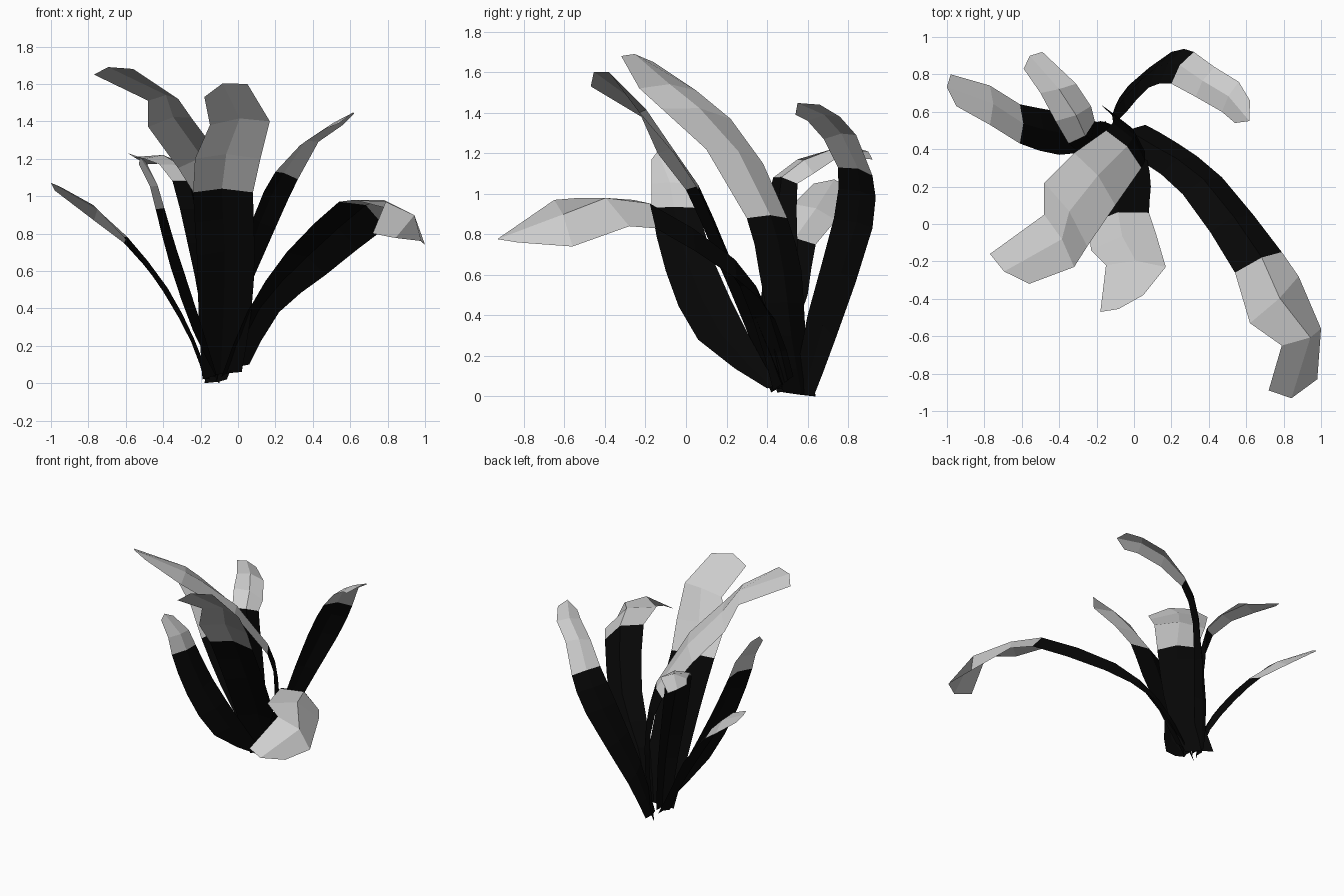
import bpy
import bmesh
from mathutils import Vector

cube = bpy.data.objects.get("Cube")
if cube:
    bpy.data.objects.remove(cube, do_unlink=True)


def material(name, value):
    mat = bpy.data.materials.new(name)
    mat.use_nodes = True
    colour = (value, value, value, 1)
    mat.diffuse_color = colour
    mat.node_tree.nodes["Principled BSDF"].inputs["Base Color"].default_value = colour
    return mat


STEM = material("black stem", .002)
BLADE = material("pale blade", .62)
STEM_KEYS = 4  # rail points belonging to the dark stem, the rest is the blade


def refine(rail):
    """Add a smooth in-between point to every stem segment of a rail."""
    points = [Vector(p) for p in rail]
    result = []
    for i, p in enumerate(points):
        result.append(p)
        if i < STEM_KEYS - 1:
            before, after = points[max(i - 1, 0)], points[i + 2]
            q = points[i + 1]
            result.append((p + q) * .5625 - (before + after) * .0625)
    return result


def leaf(name, left, right, fold=.12, tip=.05):
    """Folded strip between two edge rails, with a raised crease and a blunt tip."""
    left, right = refine(left), refine(right)
    mids = [(a + b) / 2 for a, b in zip(left, right)]
    last = len(mids) - 1
    flows = [(mids[min(i + 1, last)] - mids[max(i - 1, 0)]).normalized()
             for i in range(last + 1)]
    normals = [(b - a).cross(f) for a, b, f in zip(left, right, flows)]
    side = 1 if sum(n.z for n in normals) > 0 else -1

    bm = bmesh.new()
    rows = []
    for i, mid in enumerate(mids):
        rise = normals[i] * side * fold
        # the crease flattens out and runs forward at the tip
        crease = mid + (rise / 3 + flows[i] * tip if i == last else rise)
        rows.append([bm.verts.new(p) for p in (left[i], crease, right[i])])
    for i in range(last):
        for j in range(2):
            face = bm.faces.new((rows[i][j], rows[i][j + 1],
                                 rows[i + 1][j + 1], rows[i + 1][j]))
            face.material_index = int(i >= 2 * (STEM_KEYS - 1))
            if side < 0:
                face.normal_flip()
    mesh = bpy.data.meshes.new(name)
    bm.to_mesh(mesh)
    bm.free()
    mesh.materials.append(STEM)
    mesh.materials.append(BLADE)
    obj = bpy.data.objects.new(name, mesh)
    bpy.context.collection.objects.link(obj)


# Long leaf drooping forward on the left
leaf("drooping_leaf",
     [(-.09, .43, .03), (.05, .33, .38), (.26, .16, .7), (.54, -.26, .97),
      (.62, -.53, .98), (.79, -.65, .97), (.72, -.89, .8)],
     [(.06, .53, .1), (.22, .44, .38), (.47, .25, .58), (.79, -.15, .83),
      (.88, -.28, .84), (1, -.56, .74), (.98, -.83, .76)], fold=.2, tip=.07)

# Tallest leaf, leaning forward and right
leaf("tall_leaf",
     [(-.18, .64, 0), (-.11, .59, .3), (-.1, .57, .62), (-.15, .5, .88),
      (-.32, .38, 1.15), (-.48, .22, 1.37), (-.48, .05, 1.51), (-.77, -.16, 1.65)],
     [(-.06, .48, .02), (.04, .42, .3), (.06, .36, .62), (.04, .3, .88),
      (-.1, .1, 1.22), (-.25, -.12, 1.42), (-.32, -.23, 1.52), (-.56, -.32, 1.68)],
     fold=.1, tip=.04)

# Broad leaf at the front
leaf("broad_leaf",
     [(-.19, .42, .02), (-.21, .29, .35), (-.22, .15, .68), (-.24, 0, 1.02),
      (-.23, -.14, 1.2), (-.15, -.22, 1.38), (-.18, -.47, 1.53)],
     [(.02, .48, .06), (.07, .35, .37), (.09, .2, .7), (.08, .06, 1.02),
      (.12, -.06, 1.2), (.17, -.23, 1.4), (.05, -.38, 1.6)])

# Upright leaf curving away at the back left
leaf("back_leaf",
     [(-.11, .53, .02), (-.04, .6, .4), (.08, .73, .88), (.2, .75, 1.13),
      (.33, .68, 1.27), (.47, .6, 1.36), (.54, .54, 1.39)],
     [(-.1, .63, 0), (-.03, .74, .29), (.2, .92, .83), (.32, .92, 1.09),
      (.43, .84, 1.29), (.56, .76, 1.38), (.62, .66, 1.44)], tip=.07)

# Narrow leaf bending over backward
leaf("bent_leaf",
     [(-.17, .43, .04), (-.2, .38, .4), (-.27, .38, .75), (-.35, .43, 1.08),
      (-.42, .55, 1.17), (-.5, .7, 1.2), (-.59, .83, 1.23)],
     [(-.12, .53, .03), (-.14, .54, .4), (-.18, .55, .75), (-.21, .55, 1.05),
      (-.23, .63, 1.1), (-.31, .75, 1.18), (-.49, .92, 1.17)], fold=.17, tip=.03)

# Low leaf reaching out to the right
leaf("low_leaf",
     [(-.18, .45, .02), (-.25, .4, .22), (-.4, .37, .49), (-.61, .43, .78),
      (-.77, .53, .95), (-.95, .63, 1.05)],
     [(-.15, .55, .02), (-.25, .52, .25), (-.4, .6, .5), (-.61, .64, .75),
      (-.77, .74, .87), (-.98, .8, 1.03)], tip=.05)

# Edge-on leaf between the broad and low leaves
leaf("side_leaf",
     [(-.12, .4, .04), (-.24, .06, .28), (-.36, -.1, .62), (-.44, -.17, .93),
      (-.47, -.17, 1.05), (-.53, -.17, 1.17)],
     [(-.12, .45, .05), (-.2, .3, .32), (-.31, .14, .66), (-.4, .06, .93),
      (-.43, .02, 1.05), (-.49, -.08, 1.18)], tip=.04)
